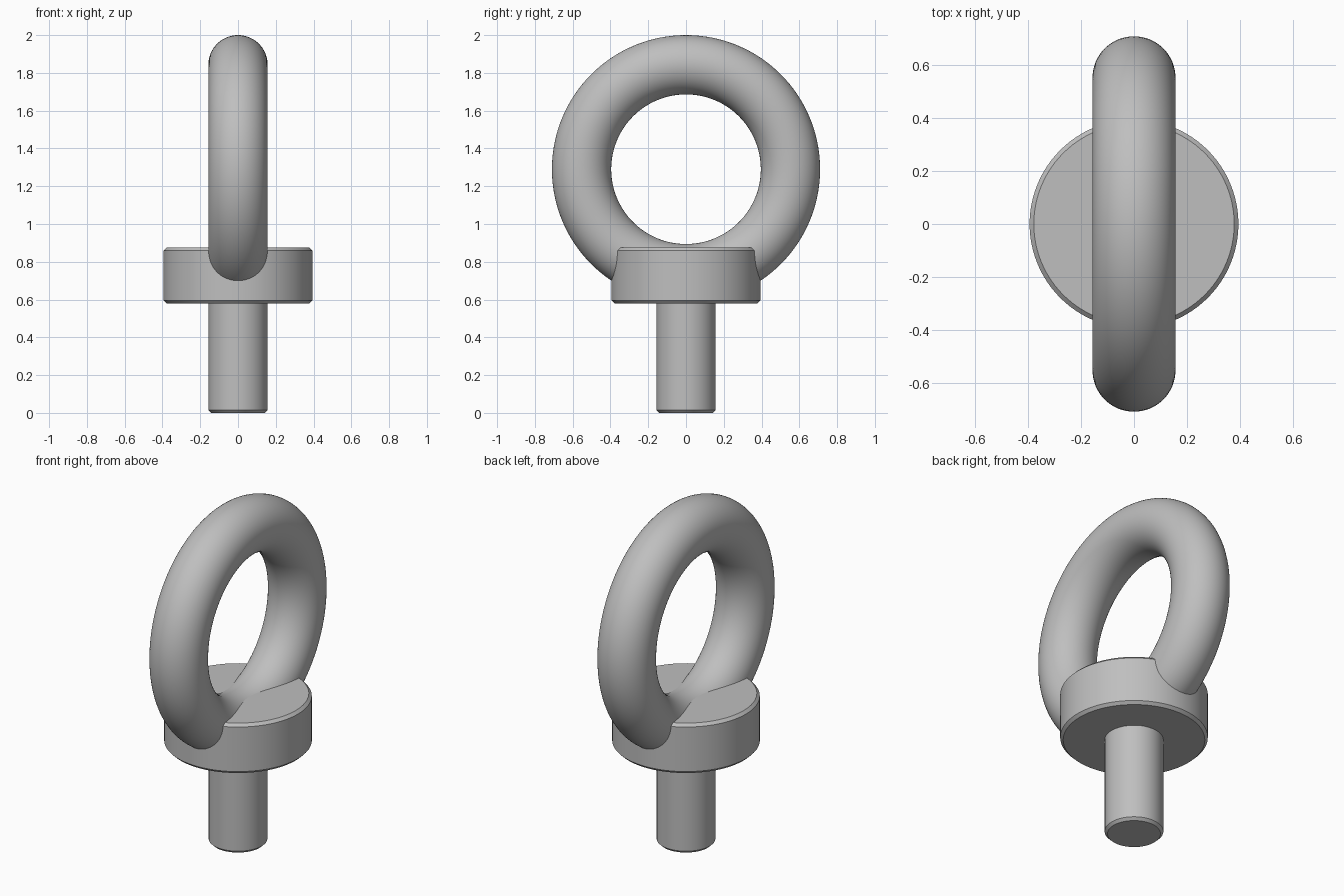
import bpy
import math

cube = bpy.data.objects.get("Cube")
if cube:
    bpy.data.objects.remove(cube, do_unlink=True)

# Single bare metal colour
STEEL = (0.52, 0.52, 0.52, 1.0)
steel = bpy.data.materials.new("grey_steel")
steel.use_nodes = True
steel.diffuse_color = STEEL
steel.node_tree.nodes["Principled BSDF"].inputs["Base Color"].default_value = STEEL

BAR = 0.157          # radius of the ring bar and the shank
COLLAR_BOTTOM = 0.58
COLLAR_TOP = 0.875


def finish(name):
    obj = bpy.context.object
    obj.name = obj.data.name = name
    obj.data.materials.append(steel)
    bpy.ops.object.shade_smooth_by_angle(angle=math.radians(30))
    return obj


def chamfered_cylinder(name, radius, bottom, top, chamfer):
    bpy.ops.mesh.primitive_cylinder_add(
        vertices=96, radius=radius, depth=top - bottom,
        location=(0, 0, (bottom + top) / 2))
    obj = finish(name)
    bevel = obj.modifiers.new("edge_chamfer", 'BEVEL')
    bevel.width = chamfer
    bevel.segments = 1
    bevel.limit_method = 'ANGLE'
    bevel.angle_limit = math.radians(40)
    return obj


# Threadless shank, running up into the collar
chamfered_cylinder("shank", BAR, 0, COLLAR_BOTTOM + 0.05, 0.015)

# Round collar
chamfered_cylinder("collar", 0.395, COLLAR_BOTTOM, COLLAR_TOP, 0.016)

# Lifting ring, standing upright in the YZ plane and sunk into the collar
bpy.ops.mesh.primitive_torus_add(
    major_segments=128, minor_segments=64,
    major_radius=0.71 - BAR, minor_radius=BAR,
    location=(0, 0, 1.29), rotation=(0, math.pi / 2, 0))
finish("lifting_ring")
